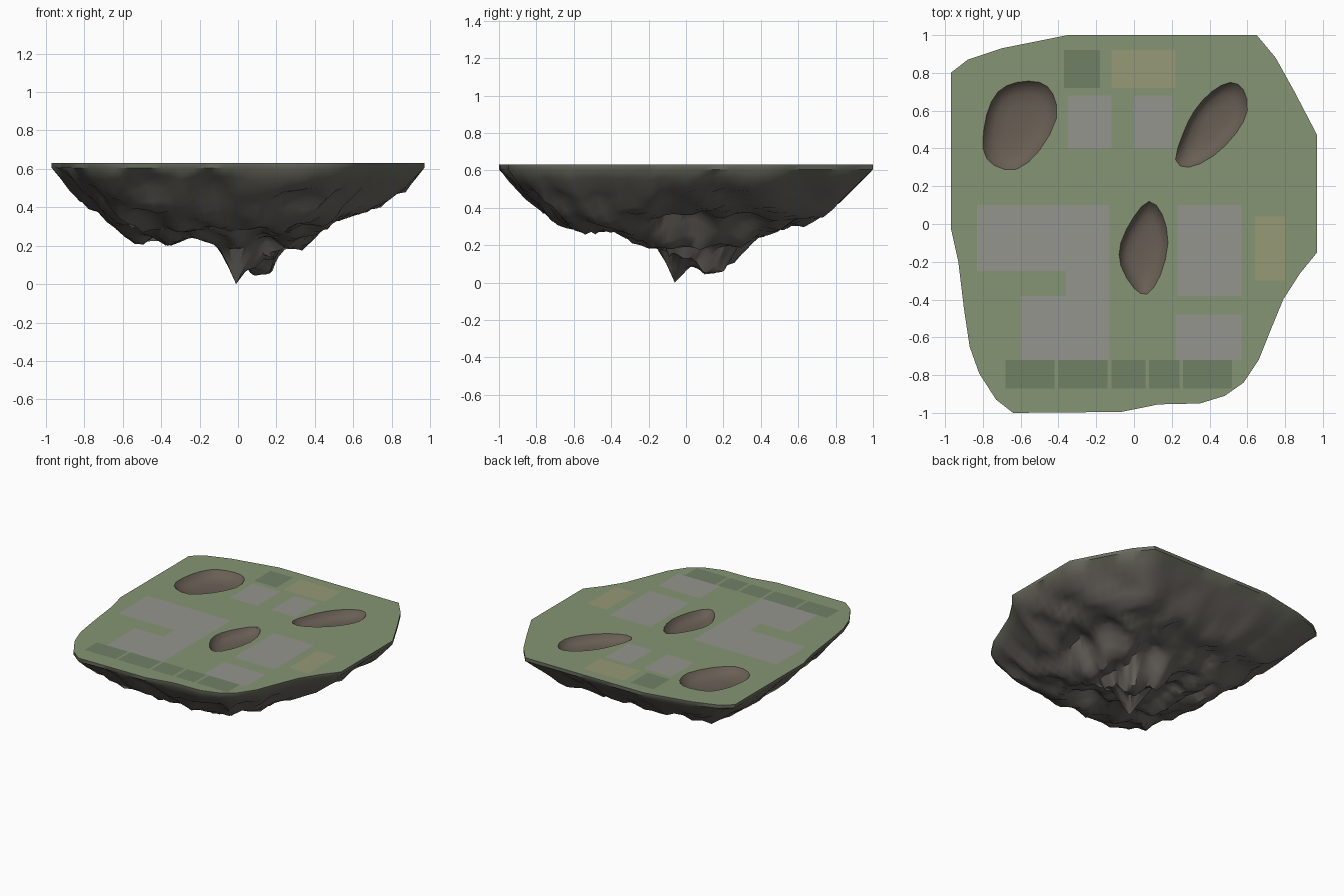
import bpy, bmesh, math
from mathutils import Vector, noise

if "Cube" in bpy.data.objects:
    bpy.data.objects.remove(bpy.data.objects["Cube"])

TOP = 0.63


def material(name, rgb):
    m = bpy.data.materials.new(name)
    m.diffuse_color = (*rgb, 1)
    m.use_nodes = True
    m.node_tree.nodes["Principled BSDF"].inputs["Base Color"].default_value = m.diffuse_color
    return m


GRASS = material("grass", (0.235, 0.30, 0.175))
HEDGE = material("dark_grass", (0.165, 0.22, 0.13))
SAND = material("dry_grass", (0.31, 0.32, 0.18))
PAVE = material("paving", (0.30, 0.30, 0.275))
EARTH = material("earth", (0.14, 0.115, 0.09))
RIM = material("rim", (0.14, 0.15, 0.115))
MOSS = material("mossy_rock", (0.145, 0.145, 0.115))
ROCK = material("rock", (0.15, 0.138, 0.12))


def make_object(name, bm, mats):
    bmesh.ops.recalc_face_normals(bm, faces=bm.faces)
    me = bpy.data.meshes.new(name)
    bm.to_mesh(me)
    bm.free()
    for m in mats:
        me.materials.append(m)
    ob = bpy.data.objects.new(name, me)
    bpy.context.collection.objects.link(ob)
    return ob


def lerp(table, v):
    if v <= table[0][0]:
        return table[0][1]
    for (a, za), (b, zb) in zip(table, table[1:]):
        if v <= b:
            return za + (zb - za) * (v - a) / (b - a)
    return table[-1][1]


def bridge(bm, a, b, mat):
    for i in range(len(a)):
        j = (i + 1) % len(a)
        bm.faces.new((a[i], a[j], b[j], b[i])).material_index = mat


# island outline, resampled to short edges
CORNERS = [(-.97, .8), (-.88, .87), (-.7, .93), (-.35, 1), (.65, 1), (.75, .88),
           (.85, .7), (.97, .47), (.97, -.15), (.88, -.26), (.79, -.4), (.72, -.57),
           (.66, -.72), (.58, -.84), (.48, -.91), (.35, -.95), (.13, -.955),
           (-.07, -.995), (-.64, -1), (-.73, -.93), (-.82, -.79), (-.87, -.65),
           (-.9, -.45), (-.93, -.2), (-.97, -.02)]
outline = []
for p, q in zip(CORNERS, CORNERS[1:] + CORNERS[:1]):
    p, q = Vector(p), Vector(q)
    n = max(1, round((q - p).length / 0.08))
    outline += [p.lerp(q, i / n) for i in range(n)]

# lower silhouettes seen from the front and from the right, and the radial bowl
FRONT = [(-.97, .6), (-.8, .38), (-.73, .36), (-.62, .22), (-.53, .17), (-.44, .23), (-.36, .19),
         (-.25, .235), (-.1, .17), (-.01, 0), (.03, .06), (.08, .02), (.17, .03),
         (.22, .17), (.35, .17), (.43, .25), (.5, .31), (.7, .37), (.87, .47), (.97, .6)]
SIDE = [(-1, .6), (-.84, .41), (-.68, .3), (-.55, .25), (-.38, .26), (-.28, .2),
        (-.15, .17), (-.06, 0), (.03, .09), (.12, .02), (.2, .04), (.38, .22),
        (.45, .25), (.6, .29), (.7, .3), (.8, .4), (1, .6)]
BOWL = [(0, 0), (.25, .045), (.45, .155), (.6, .235), (.75, .335), (.9, .47), (1, .605)]
# places where rock hangs lowest
LUMPS = [(-.01, -.06), (.1, .12), (.15, .17), (-.53, .13), (-.15, .43), (.18, -.36),
         (.35, -.08), (-.36, -.2)]


def under_height(p, t):
    z = max(lerp(FRONT, p.x), lerp(SIDE, p.y), lerp(BOWL, t))
    ridge = abs(noise.noise(Vector((p.x * 3.2, p.y * 3.2, 4.1))))
    fine = abs(noise.noise(Vector((p.x * 7, p.y * 7, 1.7))))
    near = min((p - Vector(c)).length for c in LUMPS)
    fade = min(1, (1 - t) * 6) * min(1, near / .13)
    z += fade * (0.15 * ridge + 0.05 * fine)
    # gap between the two lowest tips
    for c in ((.13, -.07), (-.04, .14)):
        z += 0.08 * math.exp(-((p - Vector(c)).length / .06) ** 2)
    return min(z, 0.605)


# island body: grass top, thin rim, rocky underside
bm = bmesh.new()
top = [bm.verts.new((p.x, p.y, TOP)) for p in outline]
bm.faces.new(top).material_index = 0
prev = [bm.verts.new((p.x, p.y, 0.605)) for p in outline]
bridge(bm, top, prev, 1)
RINGS = 20
for k in range(RINGS - 1, 0, -1):
    t = k / RINGS
    ring = []
    for p in outline:
        x, y = p.x * t - .01 * (1 - t), p.y * t - .06 * (1 - t)
        ring.append(bm.verts.new((x, y, under_height(Vector((x, y)), t))))
    bridge(bm, prev, ring, 2 if t > .92 else 3)
    prev = ring
tip = bm.verts.new((-.01, -.06, 0))
for i in range(len(prev)):
    bm.faces.new((prev[i], prev[(i + 1) % len(prev)], tip)).material_index = 3
island = make_object("island", bm, [GRASS, RIM, MOSS, ROCK, EARTH])


# earth hollows sunk into the top
def hollow(name, pts):
    c = sum((Vector(p) for p in pts), Vector((0, 0))) / len(pts)
    loop = []
    n = len(pts)
    for i in range(n):
        a, b, d, e = (Vector(pts[(i + k) % n]) for k in (-1, 0, 1, 2))
        loop += [b, (b + d) * .5625 - (a + e) * .0625]
    b2 = bmesh.new()
    last = None
    for s, z in ((1.01, .68), (1, TOP), (.9, .602), (.7, .583), (.4, .574)):
        ring = [b2.verts.new((*(c + (p - c) * s), z)) for p in loop]
        if last:
            bridge(b2, last, ring, 4)
        else:
            b2.faces.new(ring).material_index = 4
        last = ring
    b2.faces.new(last).material_index = 4
    cutter = make_object(name, b2, [GRASS, RIM, MOSS, ROCK, EARTH])
    cutter.hide_render = True
    mod = island.modifiers.new(name, "BOOLEAN")
    mod.operation, mod.solver, mod.object = "DIFFERENCE", "EXACT", cutter
    bpy.ops.object.modifier_apply(modifier=name)
    bpy.data.objects.remove(cutter)


bpy.context.view_layer.objects.active = island
island.select_set(True)
hollow("hollow_left", [(-.41, .56), (-.43, .69), (-.5, .75), (-.62, .75), (-.72, .7),
                       (-.78, .58), (-.8, .4), (-.74, .31), (-.62, .29), (-.5, .39)])
hollow("hollow_right", [(.6, .6), (.58, .71), (.51, .75), (.41, .7), (.32, .6),
                        (.26, .48), (.22, .34), (.29, .3), (.42, .36), (.54, .48)])
hollow("hollow_middle", [(.18, -.1), (.15, .05), (.08, .12), (.0, .04), (-.07, -.1),
                         (-.07, -.22), (0, -.34), (.07, -.37), (.14, -.27)])
bpy.ops.object.shade_smooth_by_angle(angle=math.radians(45))


# flat ground patches
def patches(name, mat, rects):
    b3 = bmesh.new()
    for x0, y0, x1, y1 in rects:
        z = TOP + .001
        b3.faces.new([b3.verts.new(v) for v in
                      ((x0, y0, z), (x1, y0, z), (x1, y1, z), (x0, y1, z))])
    make_object(name, b3, [mat])


patches("paving", PAVE, [(-.83, -.25, -.13, .1), (-.36, -.38, -.13, -.25),
                         (-.6, -.72, -.13, -.38), (.23, -.38, .57, .1),
                         (.22, -.72, .57, -.48), (-.35, .4, -.12, .68), (0, .4, .2, .68)])
patches("dry_grass", SAND, [(-.12, .72, .22, .92), (.64, -.3, .8, .04)])
patches("dark_grass", HEDGE, [(-.37, .72, -.18, .92), (-.68, -.87, -.42, -.72),
                              (-.4, -.87, -.14, -.72), (-.12, -.87, .06, -.72),
                              (.08, -.87, .24, -.72), (.26, -.87, .52, -.72)])
